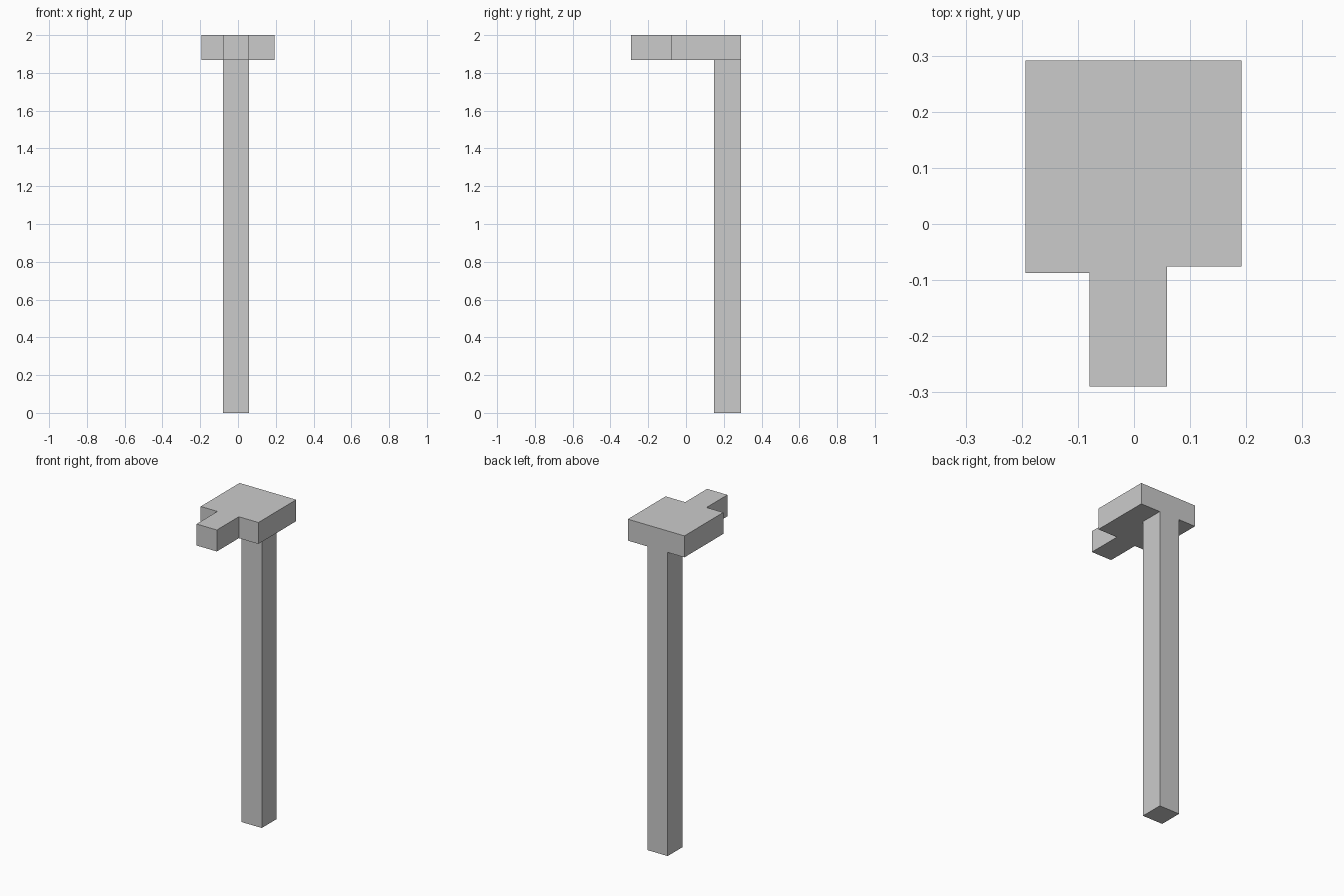
import bpy
import bmesh

if "Cube" in bpy.data.objects:
    bpy.data.objects.remove(bpy.data.objects["Cube"])


def prism(name, outline, z0, z1):
    """Extrude a flat counter-clockwise outline from z0 up to z1."""
    bm = bmesh.new()
    base = bm.faces.new([bm.verts.new((x, y, z0)) for x, y in outline])
    top = bmesh.ops.extrude_face_region(bm, geom=[base], use_keep_orig=True)
    moved = [v for v in top["geom"] if isinstance(v, bmesh.types.BMVert)]
    bmesh.ops.translate(bm, verts=moved, vec=(0, 0, z1 - z0))
    bmesh.ops.recalc_face_normals(bm, faces=bm.faces)
    mesh = bpy.data.meshes.new(name)
    bm.to_mesh(mesh)
    bm.free()
    obj = bpy.data.objects.new(name, mesh)
    bpy.context.collection.objects.link(obj)
    return obj


LEFT, RIGHT = -0.079, 0.059    # shared width of post and front tab
BACK, FRONT = 0.291, -0.29
HEAD_Z, TOP_Z = 1.868, 2.0

# Flat head: broad plate with a narrow tab reaching forward
prism("head_plate", [
    (-0.193, BACK), (-0.193, -0.087), (LEFT, -0.087), (LEFT, FRONT),
    (RIGHT, FRONT), (RIGHT, -0.076), (0.192, -0.076), (0.192, BACK),
], HEAD_Z, TOP_Z)

# Upright post, flush with the back of the head
prism("post", [
    (LEFT, 0.147), (RIGHT, 0.147), (RIGHT, BACK), (LEFT, BACK),
], 0.0, HEAD_Z)
